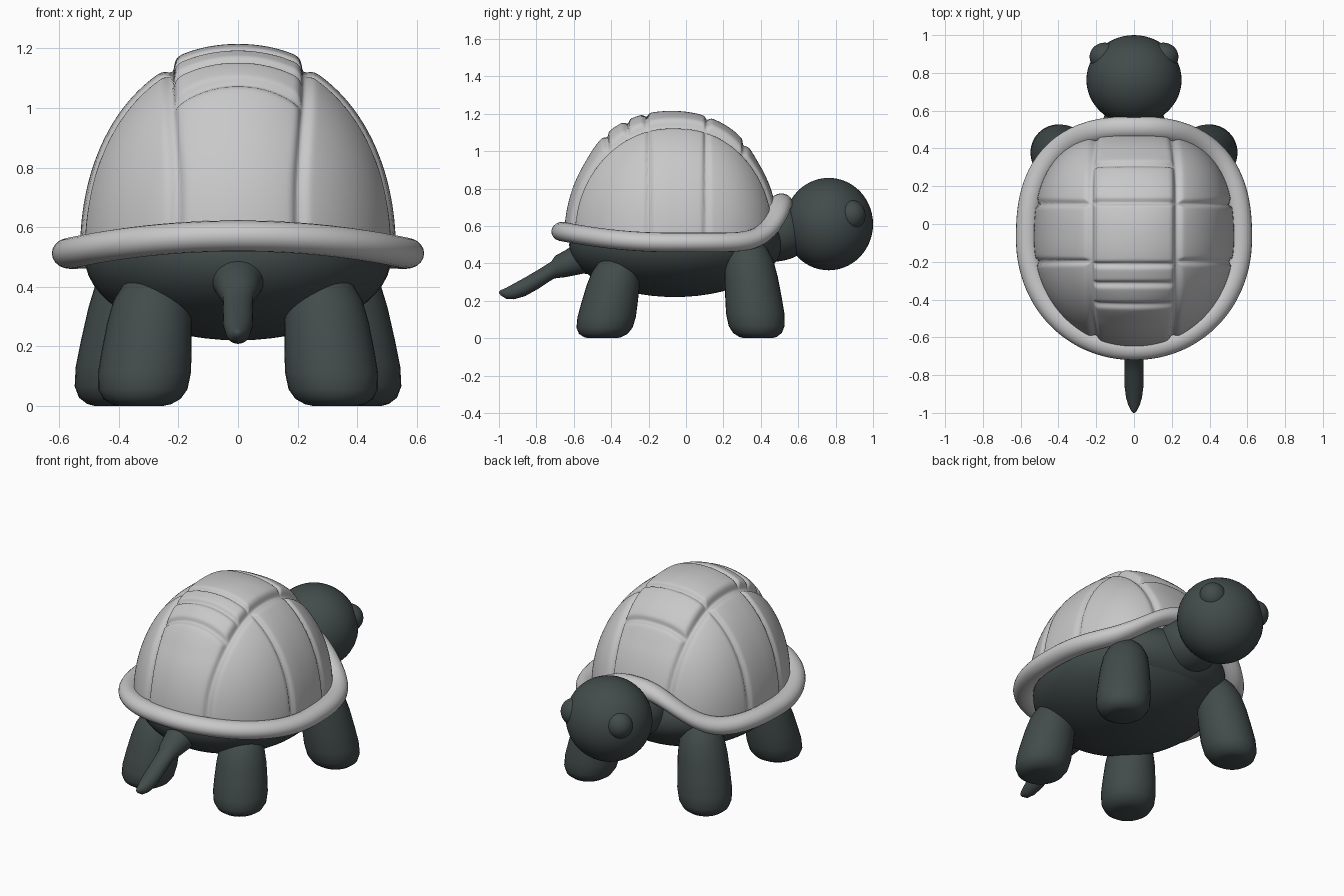
import bpy, bmesh
from math import sin, cos, pi, exp, asin
from mathutils import Vector

if "Cube" in bpy.data.objects:
    bpy.data.objects.remove(bpy.data.objects["Cube"])


def material(name, col):
    m = bpy.data.materials.new(name)
    m.diffuse_color = (*col, 1)
    m.use_nodes = True
    m.node_tree.nodes["Principled BSDF"].inputs["Base Color"].default_value = m.diffuse_color
    return m


GREY = material("light grey shell", (0.58, 0.58, 0.58))
DARK = material("dark slate skin", (0.055, 0.07, 0.07))


def loft(name, rings, mat, loop=False):
    """Skin a list of equal closed rings; loop joins the last to the first."""
    bm = bmesh.new()
    vs = [[bm.verts.new(p) for p in r] for r in rings]
    n, k = len(vs[0]), len(vs)
    for i in range(k if loop else k - 1):
        a, b = vs[i], vs[(i + 1) % k]
        for j in range(n):
            q = (j + 1) % n
            bm.faces.new((a[j], a[q], b[q], b[j]))
    if not loop:
        bm.faces.new(vs[0])
        bm.faces.new(vs[-1])
    bmesh.ops.recalc_face_normals(bm, faces=bm.faces)
    me = bpy.data.meshes.new(name)
    bm.to_mesh(me)
    bm.free()
    me.materials.append(mat)
    for p in me.polygons:
        p.use_smooth = True
    ob = bpy.data.objects.new(name, me)
    bpy.context.collection.objects.link(ob)
    return ob


def ball(name, loc, size, mat):
    bpy.ops.mesh.primitive_uv_sphere_add(segments=48, ring_count=28, location=loc)
    ob = bpy.context.object
    ob.name = name
    ob.scale = size
    ob.data.materials.append(mat)
    bpy.ops.object.shade_smooth()
    return ob


def smooth(a, b, x):
    t = min(1, max(0, (x - a) / (b - a)))
    return t * t * (3 - 2 * t)


def power(v, e):
    return abs(v) ** e * (1 if v >= 0 else -1)


# Shell layout: squarer outline in front, rim arching over the neck
CY, CZ = -0.077, 0.52
SX, SY, SZ = 0.53, 0.575, 0.675


def outline(a):
    e = 0.8 if sin(a) > 0 else 0.97
    return power(cos(a), e), power(sin(a), e)


def rim_z(a):
    s = outline(a)[1]
    return 0.512 + (0.21 * s ** 8 if s > 0 else 0.058 * s * s)


def groove(x, y, z):
    """Height offset of the shell: grooves between plates, raised top row."""
    ax = abs(x)
    col = 0.208 + 0.022 * smooth(0.7, 1.1, z)
    g = 0.02 * exp(-((ax - col) / 0.018) ** 2)
    lines = (0.31, 0.11, -0.21, -0.31, -0.42) if ax < col else (0.11, -0.2)
    d = min(abs(y - l) for l in lines)
    g = max(g, 0.017 * exp(-(d / 0.013) ** 2))
    lift = 0.02 * smooth(0.92, 1.12, z) * (1 - smooth(col - 0.05, col + 0.01, ax))
    return lift - g


# Domed shell with sculpted plates
rings = []
N, K = 260, 100
for i in range(K):
    ring = []
    for j in range(N):
        a = 2 * pi * j / N
        ox, oy = outline(a)
        p0 = asin((rim_z(a) - 0.015 - CZ) / SZ)
        p = p0 + (pi / 2 - 0.004 - p0) * i / (K - 1)
        u = Vector((cos(p) ** 0.94 * ox, cos(p) ** 0.94 * oy, power(sin(p), 0.96)))
        pos = Vector((SX * u.x, CY + SY * u.y, CZ + SZ * u.z))
        nrm = Vector((u.x / SX, u.y / SY, u.z / SZ)).normalized()
        ring.append(pos + nrm * groove(*pos))
    rings.append(ring)
loft("shell_dome", rings, GREY)

# Rounded rim around the shell
rings = []
for j in range(160):
    a = 2 * pi * j / 160
    ox, oy = outline(a)
    c = Vector((0.565 * ox, -0.075 + 0.585 * oy, rim_z(a)))
    out = Vector((cos(a), sin(a), 0))
    rings.append([c + out * 0.06 * cos(t) + Vector((0, 0, 0.052 * sin(t)))
                  for t in [2 * pi * k / 20 for k in range(20)]])
loft("shell_rim", rings, GREY, loop=True)

# Body, chest and neck
ball("body", (0, -0.06, 0.5), (0.515, 0.565, 0.28), DARK)
ball("chest", (0, 0.28, 0.52), (0.39, 0.25, 0.19), DARK)
ball("neck", (0, 0.47, 0.57), (0.18, 0.21, 0.16), DARK)

# Head with low bulging eyes
ball("head", (0, 0.763, 0.61), (0.252, 0.237, 0.247), DARK)
for s, side in ((1, "right"), (-1, "left")):
    ball("eye_" + side, (s * 0.155, 0.885, 0.658), (0.08, 0.075, 0.08), DARK)

# Stubby legs: round horizontal rings leaning toward the body
LEG = [(0, .075), (.006, .10), (.025, .13), (.06, .15), (.12, .156), (.2, .151),
       (.3, .142), (.38, .128), (.44, .1), (.475, .065), (.49, .02)]


def leg(name, foot, hip, tall):
    rings = []
    for z, r in LEG:
        c = Vector(foot).lerp(Vector(hip), z / 0.49)
        rings.append([(c.x + r * cos(t), c.y + r * sin(t), z * tall)
                      for t in [2 * pi * k / 32 for k in range(32)]])
    loft(name, rings, DARK)


for s, side in ((1, "right"), (-1, "left")):
    leg("front_leg_" + side, (s * 0.408, 0.385), (s * 0.33, 0.325), 1.1)
    leg("back_leg_" + side, (s * 0.325, -0.447), (s * 0.28, -0.355), 0.93)

# Tail: thick root, then a thin drooping tip (y, z, radius)
TAIL = [(-.45, .47, .13), (-.55, .44, .095), (-.64, .4, .073), (-.7, .38, .06),
        (-.72, .36, .05), (-.79, .315, .051), (-.86, .275, .05), (-.92, .25, .042),
        (-.96, .24, .03), (-.99, .243, .014), (-1.0, .245, .004)]
loft("tail", [[(r * cos(t), y, z + r * sin(t)) for t in [2 * pi * k / 24 for k in range(24)]]
              for y, z, r in TAIL], DARK)
